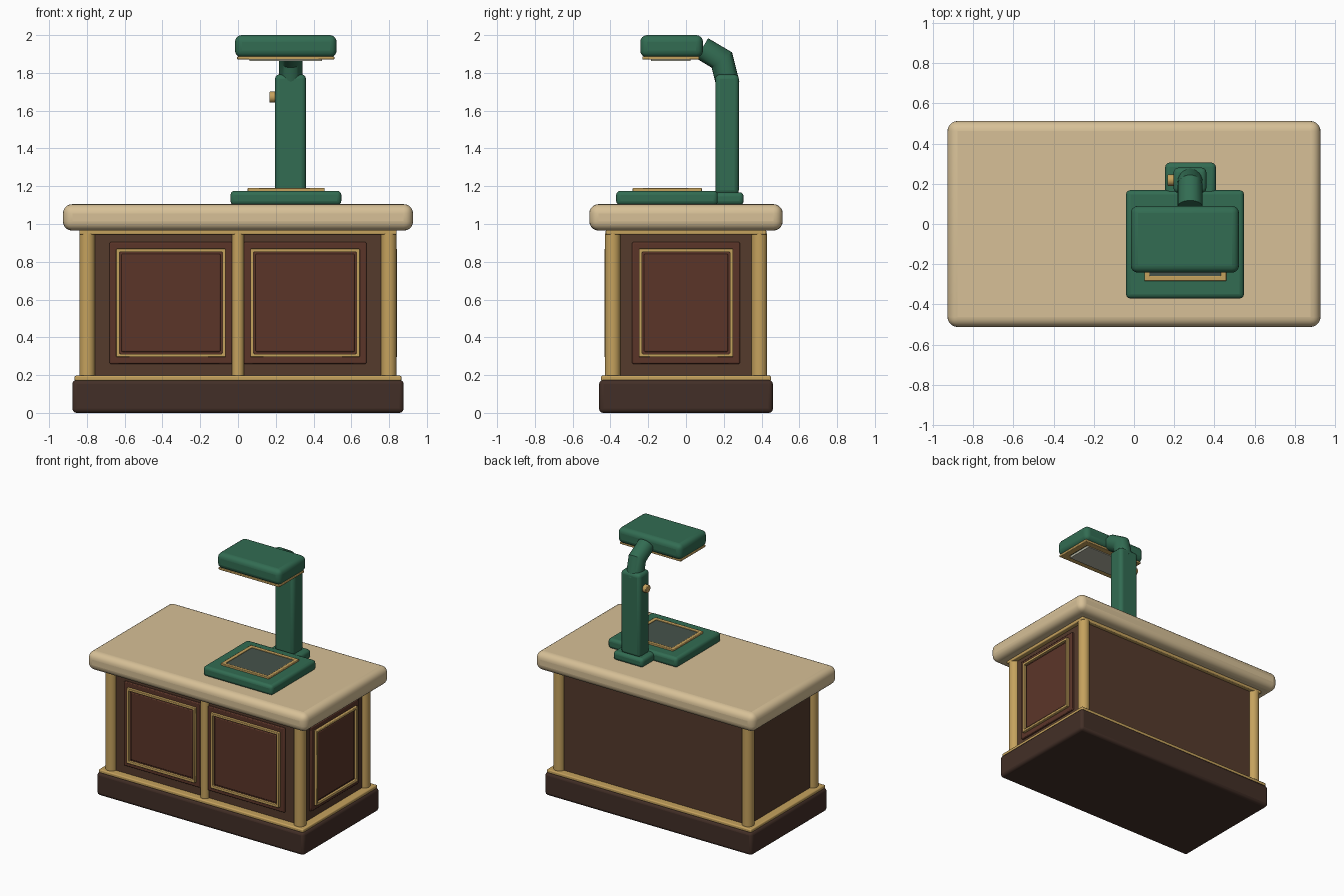
import bpy, bmesh
from math import pi, radians
from mathutils import Matrix, Vector

if "Cube" in bpy.data.objects:
    bpy.data.objects.remove(bpy.data.objects["Cube"])


def mat(name, r, g, b):
    m = bpy.data.materials.new(name)
    m.diffuse_color = (r, g, b, 1)
    m.use_nodes = True
    m.node_tree.nodes["Principled BSDF"].inputs["Base Color"].default_value = m.diffuse_color
    return m


GOLD = mat("brass", 0.56, 0.36, 0.11)
DARK = mat("dark_wood", 0.055, 0.028, 0.02)
WOOD = mat("body_wood", 0.09, 0.043, 0.025)
RED = mat("panel_wood", 0.105, 0.036, 0.022)
CREAM = mat("cream_stone", 0.68, 0.53, 0.31)
GREEN = mat("green_enamel", 0.032, 0.15, 0.085)
GLASS = mat("dark_glass", 0.06, 0.085, 0.07)
LENS = mat("lamp_glass", 0.45, 0.45, 0.36)


def finish(name, bm, material, bevel=0, segs=3, angle=35):
    bmesh.ops.recalc_face_normals(bm, faces=bm.faces)
    me = bpy.data.meshes.new(name)
    bm.to_mesh(me)
    bm.free()
    ob = bpy.data.objects.new(name, me)
    bpy.context.collection.objects.link(ob)
    me.materials.append(material)
    if bevel:
        mod = ob.modifiers.new("bevel", 'BEVEL')
        mod.width, mod.segments = bevel, segs
        mod.limit_method, mod.angle_limit = 'ANGLE', radians(40)
    bpy.ops.object.select_all(action='DESELECT')
    ob.select_set(True)
    bpy.context.view_layer.objects.active = ob
    bpy.ops.object.shade_smooth_by_angle(angle=radians(angle))
    return ob


def box(name, x, y, z, material, bevel=0.0, segs=3, m=Matrix()):
    """Box from (min, max) ranges, optionally placed by a matrix."""
    bm = bmesh.new()
    lo, hi = Vector((x[0], y[0], z[0])), Vector((x[1], y[1], z[1]))
    bmesh.ops.create_cube(bm, size=1, matrix=m @ Matrix.Translation((lo + hi) / 2)
                          @ Matrix.Diagonal((*(hi - lo), 1)))
    return finish(name, bm, material, bevel, segs)


def cyl(name, r, depth, m, material, bevel=0.0):
    bm = bmesh.new()
    bmesh.ops.create_cone(bm, cap_ends=True, segments=32, radius1=r, radius2=r,
                          depth=depth, matrix=m)
    return finish(name, bm, material, bevel, 2)


def frame(name, m, w, h, t, d, material, bevel=0.004):
    """Rectangular ring, half sizes w x h, bar width t, height d along local z."""
    bm = bmesh.new()
    rings = []
    for inset, z in ((0, 0), (0, d), (t, d), (t, 0)):
        a, b = w - inset, h - inset
        rings.append([bm.verts.new(m @ Vector((sx * a, sy * b, z)))
                      for sx, sy in ((-1, -1), (1, -1), (1, 1), (-1, 1))])
    for i in range(4):
        p, q = rings[i], rings[(i + 1) % 4]
        for j in range(4):
            k = (j + 1) % 4
            bm.faces.new((p[j], p[k], q[k], q[j]))
    return finish(name, bm, material, bevel, 2)


def panel(name, m, w, h):
    """Backing board, brass moulding and raised field, facing local z."""
    box(name + "_board", (-w, w), (-h, h), (-0.01, 0.015), RED, 0.006, 2, m)
    frame(name + "_moulding", m @ Matrix.Translation((0, 0, 0.01)),
          w - 0.035, h - 0.035, 0.018, 0.026, GOLD)
    box(name + "_field", (-w + 0.063, w - 0.063), (-h + 0.063, h - 0.063),
        (0, 0.024), RED, 0.006, 2, m)


# Counter
box("plinth", (-0.877, 0.877), (-0.46, 0.46), (0, 0.175), DARK, 0.022)
box("lower_trim", (-0.865, 0.865), (-0.45, 0.45), (0.17, 0.197), GOLD, 0.008)
box("counter_body", (-0.805, 0.805), (-0.395, 0.395), (0.18, 0.97), WOOD)
box("upper_trim", (-0.84, 0.84), (-0.425, 0.425), (0.944, 0.968), GOLD, 0.006)
box("countertop", (-0.927, 0.927), (-0.512, 0.512), (0.965, 1.105), CREAM, 0.05, 5)

# Corner columns and front divider
for sx, side in ((-1, "left"), (1, "right")):
    for sy, end in ((-1, "front"), (1, "back")):
        cyl(f"{end}_{side}_column", 0.042, 0.76,
            Matrix.Translation((sx * 0.798, sy * 0.388, 0.571)), GOLD)
cyl("front_divider", 0.033, 0.76, Matrix.Translation((0, -0.395, 0.571)), GOLD)

# Panels: two on the front, one on the right end
up = Matrix.Rotation(pi / 2, 4, 'X')
for sx, side in ((-1, "left"), (1, "right")):
    panel(f"{side}_front_panel", Matrix.Translation((sx * 0.355, -0.395, 0.582)) @ up,
          0.325, 0.322)
panel("end_panel", Matrix.Translation((0.807, 0, 0.582))
      @ Matrix.Rotation(pi / 2, 4, 'Z') @ up, 0.285, 0.322)

# Scanner bed with framed glass
box("scanner_base", (-0.04, 0.547), (-0.37, 0.168), (1.1, 1.176), GREEN, 0.022)
frame("bed_frame", Matrix.Translation((0.255, -0.1, 1.17)), 0.204, 0.184, 0.026, 0.02, GOLD)
box("bed_glass", (0.07, 0.44), (-0.265, 0.065), (1.17, 1.183), GLASS)

# Column, foot and knob
box("column_foot", (0.155, 0.407), (0.1, 0.305), (1.1, 1.168), GREEN, 0.022)
box("scanner_column", (0.196, 0.36), (0.155, 0.28), (1.155, 1.792), GREEN, 0.024)
cyl("column_knob", 0.029, 0.04, Matrix.Translation((0.187, 0.218, 1.672))
    @ Matrix.Rotation(pi / 2, 4, 'Y'), GOLD, 0.004)

# Bent neck: circles swept along a short path in the yz plane, mitred at the bend
bm = bmesh.new()
rings = []
for y, z, tilt, stretch in ((0.222, 1.74, 14, 1), (0.19, 1.868, 37, 1.09), (0.086, 1.93, 60, 1)):
    m = (Matrix.Translation((0.279, y, z)) @ Matrix.Rotation(radians(tilt), 4, 'X')
         @ Matrix.Diagonal((1, stretch, 1, 1)))
    rings.append(bmesh.ops.create_circle(bm, segments=24, radius=0.062, matrix=m)["verts"])
for a, b in zip(rings, rings[1:]):
    for i in range(24):
        j = (i + 1) % 24
        bm.faces.new((a[i], a[j], b[j], b[i]))
bm.faces.new(rings[0])
bm.faces.new(rings[-1])
finish("bent_neck", bm, GREEN)

# Lamp head
box("lamp_head", (-0.016, 0.522), (-0.242, 0.09), (1.882, 2.0), GREEN, 0.036, 4)
frame("lamp_frame", Matrix.Translation((0.253, -0.08, 1.87)), 0.257, 0.15, 0.05, 0.018, GOLD)
box("lamp_glass", (0.06, 0.446), (-0.185, 0.025), (1.864, 1.89), LENS)
